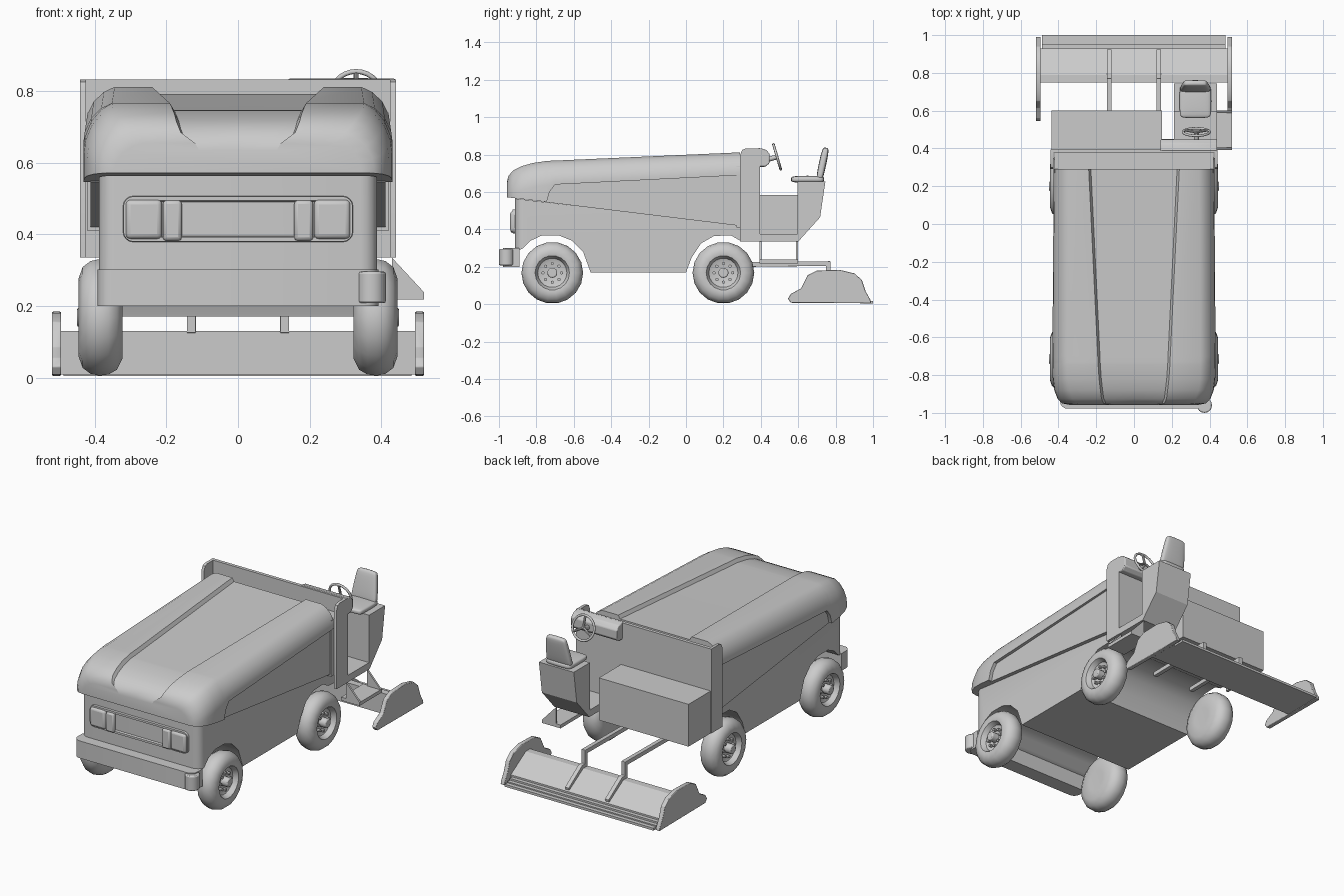
import bpy, bmesh, math
from mathutils import Vector, Matrix

if "Cube" in bpy.data.objects:
    bpy.data.objects.remove(bpy.data.objects["Cube"])


def finish(name, bm, smooth=35, bevel=0, segs=2):
    bmesh.ops.remove_doubles(bm, verts=bm.verts, dist=1e-5)
    bmesh.ops.recalc_face_normals(bm, faces=bm.faces)
    me = bpy.data.meshes.new(name)
    bm.to_mesh(me)
    bm.free()
    ob = bpy.data.objects.new(name, me)
    bpy.context.collection.objects.link(ob)
    if bevel:
        m = ob.modifiers.new("bevel", 'BEVEL')
        m.width, m.segments, m.limit_method = bevel, segs, 'ANGLE'
    if smooth:
        bpy.ops.object.select_all(action='DESELECT')
        bpy.context.view_layer.objects.active = ob
        ob.select_set(True)
        bpy.ops.object.shade_smooth_by_angle(angle=math.radians(smooth))
    return ob


def loft(rings, closed=False, caps=True):
    bm = bmesh.new()
    vs = [[bm.verts.new(p) for p in r] for r in rings]
    n, m = len(vs[0]), len(vs)
    for i in range(m if closed else m - 1):
        a, b = vs[i], vs[(i + 1) % m]
        for j in range(n):
            k = (j + 1) % n
            bm.faces.new((a[j], a[k], b[k], b[j]))
    if caps and not closed:
        bm.faces.new(vs[0])
        bm.faces.new(vs[-1])
    return bm


def prism(pts, a, b, axis='x'):
    f = (lambda p, t: (t, p[0], p[1])) if axis == 'x' else (lambda p, t: (p[0], t, p[1]))
    return loft([[f(p, a) for p in pts], [f(p, b) for p in pts]])


def box(name, x, y, z, bevel=0, segs=2):
    return finish(name, prism([(y[0], z[0]), (y[1], z[0]), (y[1], z[1]), (y[0], z[1])], *x), 35, bevel, segs)


def rod(name, p, q, r, sides=16, bevel=0):
    p, q = Vector(p), Vector(q)
    bm = bmesh.new()
    M = Matrix.Translation((p + q) / 2) @ (q - p).to_track_quat('Z', 'Y').to_matrix().to_4x4()
    bmesh.ops.create_cone(bm, cap_ends=True, segments=sides, radius1=r, radius2=r, depth=(q - p).length, matrix=M)
    return finish(name, bm, 40, bevel)


def round_corners(bm, test, r):
    es = [e for e in bm.edges if all(test(v.co) for v in e.verts)
          and abs(e.verts[0].co.x - e.verts[1].co.x) < 1e-4]
    bmesh.ops.bevel(bm, geom=es, offset=r, segments=4, profile=0.5, affect='EDGES')


# lower body with wheel arches
body = [(-.915, .565), (-.915, .28), (-.87, .3), (-.83, .34), (-.77, .368), (-.68, .368), (-.61, .34),
        (-.55, .28), (-.51, .17), (0, .17), (.03, .25), (.08, .325), (.15, .365), (.24, .368),
        (.29, .34), (.38, .335), (.38, .41)]
bm = prism(body, -.388, .388)
round_corners(bm, lambda c: c.y < -.91, .045)
finish("lower_body", bm)

# recessed side panels and rear filler under the hood
finish("side_panel", prism([(-.76, .547), (.28, .42), (.28, .71), (-.69, .68)], -.412, .412))
box("tank_rear", (-.42, .42), (.27, .38), (.41, .74))

# hood shell with sunken centre strip: y, top, bottom, half width, strip half width
rings = []
for y, t, b, w, c in [(-.957, .655, .572, .345, .12), (-.95, .685, .571, .38, .16), (-.925, .715, .568, .405, .172),
                      (-.88, .738, .563, .422, .178), (-.82, .755, .556, .43, .185), (-.745, .766, .547, .432, .19),
                      (-.73, .767, .60, .432, .191), (-.70, .768, .64, .432, .192), (.29, .812, .69, .425, .24)]:
    k = min(1, (t - b) / .15)
    half = [(0, t - .02), (c - .012, t - .02), (c, t), (w - .08, t), (w - .05, t - .018 * k),
            (w - .022, t - .05 * k), (w - .004, t - .095 * k), (w, t - .13 * k), (w, b)]
    rings.append([(x, y, z) for x, z in half] + [(-x, y, z) for x, z in half[:0:-1]])
finish("hood", loft(rings))

# bulkhead behind the tank
box("bulkhead", (-.44, .44), (.375, .395), (.335, .833))
for sx in (-1, 1):
    flange = [(.29, .335), (.395, .335), (.395, .833), (.32, .833), (.3, .825), (.29, .8)]
    finish("bulkhead_flange", prism(flange, sx * .425, sx * .442))

# front face: recessed frame, headlights and posts
def rounded(hw, z0, z1, r, y):
    out = []
    for cx, cz, a0 in [(hw - r, z1 - r, 0), (r - hw, z1 - r, 90), (r - hw, z0 + r, 180), (hw - r, z0 + r, 270)]:
        for i in range(5):
            a = math.radians(a0 + i * 22.5)
            out.append((cx + r * math.cos(a), y, cz + r * math.sin(a)))
    return out

finish("light_frame", loft([rounded(.322, .378, .508, .03, -.91), rounded(.32, .38, .506, .028, -.928),
                            rounded(.308, .392, .494, .02, -.928), rounded(.304, .396, .49, .018, -.91)],
                           closed=True))
for sx in (-1, 1):
    box("headlight", (sx * .212, sx * .314), (-.94, -.91), (.387, .497), .014, 3)
    box("light_post", (sx * .157, sx * .21), (-.938, -.91), (.382, .495), .01, 2)

# front bumper and corner roller
bm = prism([(-.978, .2), (-.89, .2), (-.89, .302), (-.978, .302)], -.392, .392)
round_corners(bm, lambda c: c.y < -.97, .04)
finish("bumper", bm)
rod("corner_roller", (.373, -.96, .208), (.373, -.96, .296), .04, 16, .006)

# wheels
tyre = [(.325, 0), (.322, .06), (.322, .115), (.338, .148), (.362, .162), (.388, .165), (.412, .16), (.434, .143),
        (.445, .112), (.441, .092), (.43, .086), (.412, .078), (.405, .06), (.405, 0)]
for y in (-.715, .2):
    for sx in (-1, 1):
        rs = []
        for i in range(18):
            a = 2 * math.pi * i / 18
            rs.append([(sx * x, y + r * math.cos(a), .168 + r * math.sin(a)) for x, r in tyre])
        finish("wheel", loft(rs, closed=True), 40)
        rod("wheel_hub", (sx * .4, y, .168), (sx * .45, y, .168), .027, 14, .006)
        for i in range(8):
            a = math.pi * i / 4
            u, v = y + .05 * math.cos(a), .168 + .05 * math.sin(a)
            rod("wheel_nut", (sx * .4, u, v), (sx * .424, u, v), .009, 6)

# rear engine box, driver floor and seat pedestal
box("engine_box", (-.438, .148), (.39, .602), (.335, .585))
finish("seat_pedestal", prism([(.39, .335), (.6, .335), (.717, .465), (.745, .655), (.595, .655),
                               (.595, .375), (.39, .375)], .212, .44), 0)
box("floor_edge", (.14, .44), (.39, .45), (.335, .375))

# side step
box("step_tread", (.4, .52), (.392, .6), (.218, .238))
for y in (.392, .588):
    finish("step_bracket", prism([(.43, .335), (.52, .238), (.52, .22), (.43, .22)], y, y + .012, 'y'), 0)

# dashboard, steering column and wheel
finish("dashboard", prism([(.385, .735), (.425, .735), (.447, .755), (.447, .805), (.425, .828), (.385, .836)],
                          .14, .44), 35, .005)
hub, axis = Vector((.33, .487, .788)), Vector((0, .96, .28)).normalized()
rod("steering_column", hub - axis * .06, hub, .013, 12)
up = Vector((0, -.28, .96)).normalized()
rs = []
for i in range(28):
    a = 2 * math.pi * i / 28
    d = Vector((1, 0, 0)) * math.cos(a) + up * math.sin(a)
    rs.append([hub + d * (.07 + .007 * math.cos(j * math.pi / 4)) + axis * .007 * math.sin(j * math.pi / 4)
               for j in range(8)])
finish("steering_wheel", loft(rs, closed=True), 60)
for a in (90, 210, 330):
    a = math.radians(a)
    rod("steering_spoke", hub, hub + (Vector((1, 0, 0)) * math.cos(a) + up * math.sin(a)) * .068, .007, 8)

# seat cushion and backrest
def pad(name, centre, size, tilt):
    bm = bmesh.new()
    bmesh.ops.create_cube(bm, size=1, matrix=Matrix.Translation(centre) @ Matrix.Rotation(math.radians(tilt), 4, 'X')
                          @ Matrix.Diagonal((*size, 1)))
    bmesh.ops.bevel(bm, geom=bm.edges[:], offset=.012, segments=1, affect='EDGES')
    ob = finish(name, bm, 60)
    ob.modifiers.new("soft", 'SUBSURF').levels = 2
    ob.modifiers["soft"].render_levels = 2
    return ob

pad("seat_cushion", (.325, .65, .668), (.17, .18, .04), 0)
back = pad("seat_back", (.325, .73, .75), (.17, .042, .18), -12)
for v in back.data.vertices:
    if v.co.z > .78:
        v.co.x = .325 + (v.co.x - .325) * .75

# ice conditioner: end plates, trough, blade bars
plate = [(.545, .03), (.56, .008), (.99, .005), (.985, .025), (.96, .07), (.94, .13), (.9, .165), (.82, .184),
         (.7, .18), (.65, .155), (.615, .085), (.56, .055)]
for sx in (-1, 1):
    finish("conditioner_end_plate", prism(plate, sx * .494, sx * .52), 35, .003)
finish("conditioner_trough", prism([(.75, .008), (.75, .13), (.79, .13), (.93, .045), (.93, .008)], -.496, .496), 0)
for y0, y1, z in ((.93, .953, .035), (.953, .976, .025), (.976, 1.0, .018)):
    box("blade_bar", (-.488, .485), (y0, y1), (.004, z))

# lift arms
arm = [(.34, .2), (.748, .205), (.748, .125), (.79, .12), (.92, .045), (.925, .065), (.8, .15), (.772, .15),
       (.772, .23), (.34, .225)]
for sx in (-1, 1):
    finish("lift_arm", prism(arm, sx * .118, sx * .143), 0, .002)
